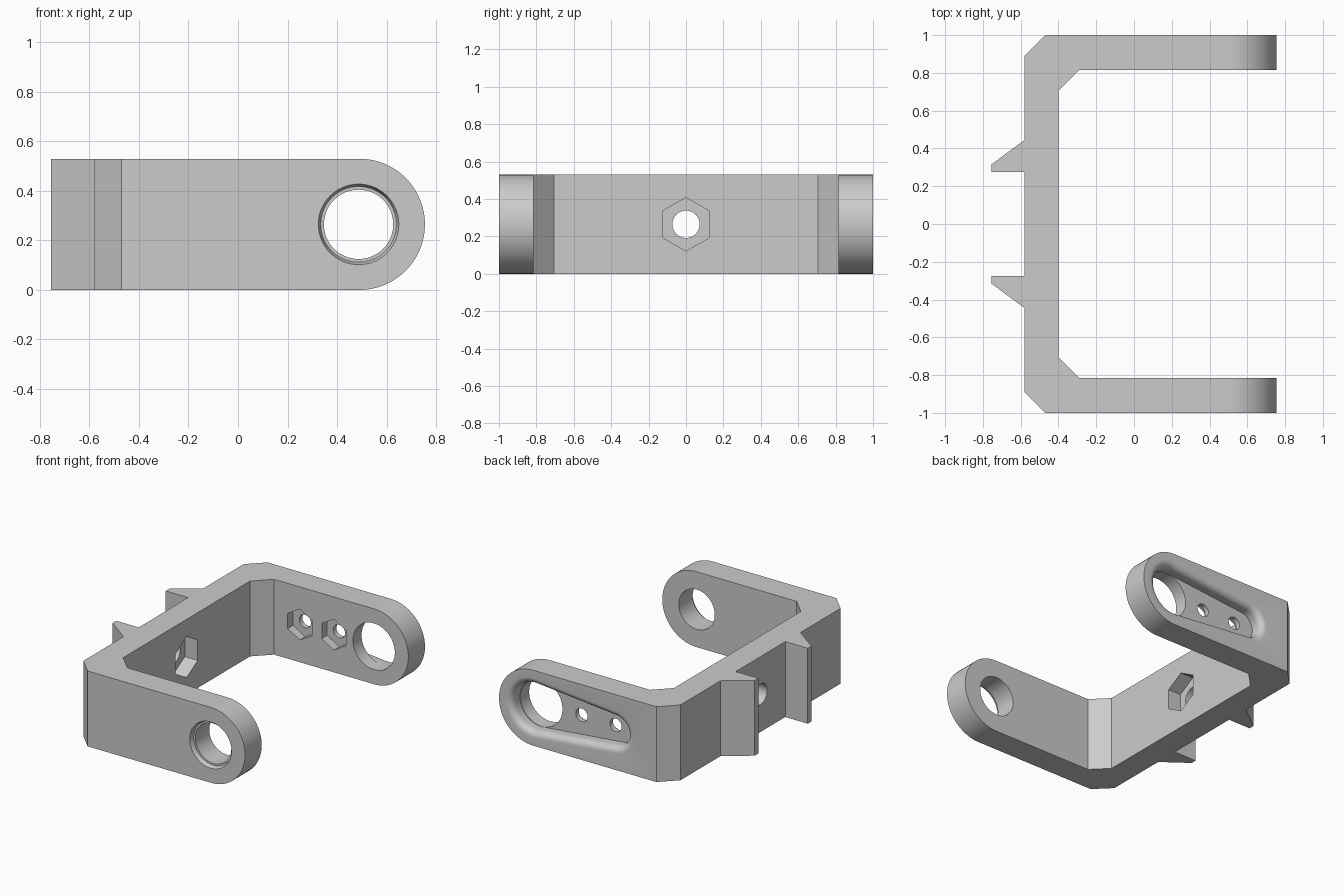
import bpy, bmesh
from math import sin, cos, pi, acos, radians

if "Cube" in bpy.data.objects:
    bpy.data.objects.remove(bpy.data.objects["Cube"])

HEIGHT, MID = 0.53, 0.265
PIVOT_X = 0.49

grey = bpy.data.materials.new("light_grey")
grey.use_nodes = True
colour = (0.6, 0.6, 0.6, 1)
grey.diffuse_color = colour
grey.node_tree.nodes["Principled BSDF"].inputs["Base Color"].default_value = colour


def loft(name, loops):
    """Closed solid through matching loops of 3D points."""
    bm = bmesh.new()
    rings = [[bm.verts.new(p) for p in loop] for loop in loops]
    for a, b in zip(rings, rings[1:]):
        for i in range(len(a)):
            j = (i + 1) % len(a)
            bm.faces.new((a[i], a[j], b[j], b[i]))
    bm.faces.new(rings[0])
    bm.faces.new(rings[-1])
    bmesh.ops.recalc_face_normals(bm, faces=bm.faces)
    mesh = bpy.data.meshes.new(name)
    bm.to_mesh(mesh)
    bm.free()
    mesh.materials.append(grey)
    ob = bpy.data.objects.new(name, mesh)
    bpy.context.collection.objects.link(ob)
    return ob


def arc(x, r, start, end, n):
    return [(x + r * cos(start + (end - start) * i / n),
             MID + r * sin(start + (end - start) * i / n)) for i in range(n + 1)]


def along_y(points, y):
    return [(x, y, z) for x, z in points]


def bore(name, x, r0, y0, r1, y1, sides=64):
    """Round or hexagonal cutter along y."""
    def ring(r):
        return arc(x, r, pi / 2, pi / 2 + 2 * pi, sides)[:-1]
    return loft(name, [along_y(ring(r0), y0), along_y(ring(r1), y1)])


def bore_x(name, r, x0, x1, sides):
    """Round or hexagonal cutter along x, on the centre line."""
    ring = arc(0, r, pi / 2, pi / 2 + 2 * pi, sides)[:-1]
    return loft(name, [[(x, y, z) for y, z in ring] for x in (x0, x1)])


def slot(grow):
    """Tapered outline around a large and a small circle."""
    big, small, small_x = 0.165 + grow, 0.105 + grow, -0.14
    phi = acos((big - small) / (PIVOT_X - small_x))
    return (arc(small_x, small, pi - phi, pi + phi, 24)
            + arc(PIVOT_X, big, pi + phi, 3 * pi - phi, 48))


# Bracket plan: half outline from the web to the arm, mirrored in y
outer = [(-0.58, 0.275), (-0.755, 0.275), (-0.755, 0.315), (-0.58, 0.445),
         (-0.58, 0.89), (-0.47, 1), (0.78, 1)]
inner = [(0.78, 0.815), (-0.29, 0.815), (-0.4, 0.705)]
half = outer + inner
plan = half + [(x, -y) for x, y in reversed(half)]
bracket = loft("bracket", [[(x, y, z) for x, y in plan] for z in (0, HEIGHT)])

# Side outline that rounds the arm ends
side = [(-1, HEIGHT + 0.1), (-1, -0.1), (PIVOT_X - 0.1, -0.1), (PIVOT_X - 0.1, 0)]
side += arc(PIVOT_X, MID, -pi / 2, pi / 2, 64)
side += [(PIVOT_X - 0.1, HEIGHT), (PIVOT_X - 0.1, HEIGHT + 0.1)]
rounding = loft("rounding_helper", [along_y(side, y) for y in (-1.2, 1.2)])

# Recess in the back arm with a rolled rim
R, STEPS = 0.045, 7
rim = [along_y(slot(R), 1.03)]
for i in range(STEPS + 1):
    a = pi / 2 * i / STEPS
    rim.append(along_y(slot(R * (1 - sin(a))), 1 - R * (1 - cos(a))))
rim.append(along_y(slot(0), 0.91))

cutters = [
    loft("recess_cutter", rim),
    bore("back_pivot_cutter", PIVOT_X - 0.003, 0.163, 0.7, 0.163, 0.95),
    bore("front_pivot_cutter", PIVOT_X - 0.003, 0.14, -1.1, 0.14, -0.7),
    bore("front_seat_cutter", PIVOT_X - 0.003, 0.166, -1.01, 0.153, -0.97),
    bore_x("web_hole_cutter", 0.073, -0.7, -0.3, 48),
    bore_x("web_nut_cutter", 0.143, -0.5, -0.3, 6),
]
for x in (-0.09, 0.175):
    cutters.append(bore("bolt_hole_cutter", x, 0.046, 0.75, 0.046, 0.98, 32))
    cutters.append(bore("nut_pocket_cutter", x, 0.108, 0.75, 0.108, 0.875, 6))

# Cut the solid, bake the result and drop the helpers
for helper, operation in [(rounding, 'INTERSECT')] + [(c, 'DIFFERENCE') for c in cutters]:
    helper.hide_render = True
    mod = bracket.modifiers.new(helper.name, 'BOOLEAN')
    mod.operation, mod.solver, mod.object = operation, 'EXACT', helper
bpy.context.view_layer.update()
baked = bpy.data.meshes.new_from_object(
    bracket.evaluated_get(bpy.context.evaluated_depsgraph_get()))
bracket.modifiers.clear()
bracket.data = baked
baked.materials.clear()
baked.materials.append(grey)
for helper in [rounding] + cutters:
    bpy.data.objects.remove(helper)

for ob in bpy.context.selected_objects:
    ob.select_set(False)
bracket.select_set(True)
bpy.context.view_layer.objects.active = bracket
bpy.ops.object.shade_smooth_by_angle(angle=radians(30))
